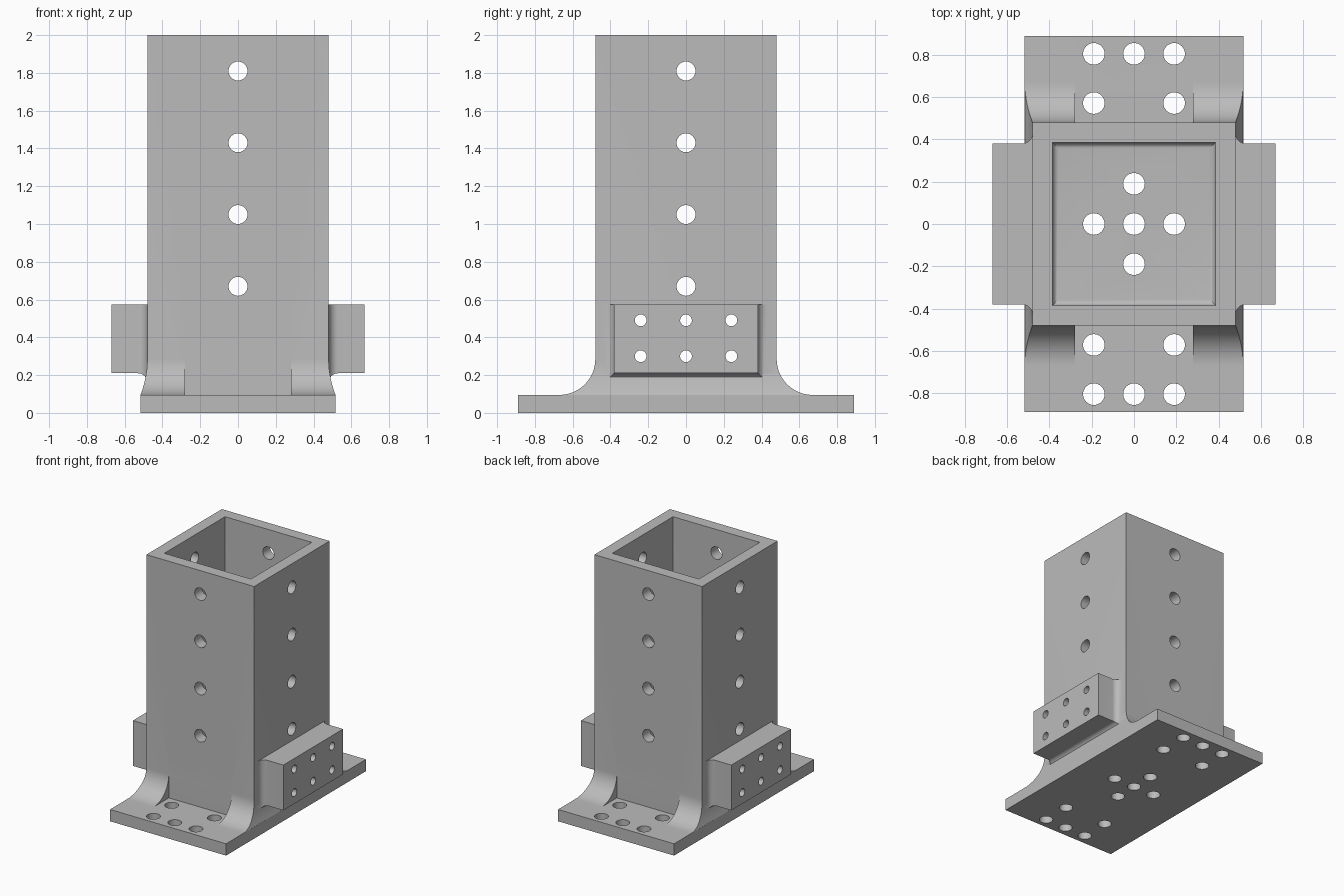
import bpy, bmesh, math

if "Cube" in bpy.data.objects:
    bpy.data.objects.remove(bpy.data.objects["Cube"], do_unlink=True)

GREY = (0.5, 0.5, 0.5, 1)
metal = bpy.data.materials.new("plain grey")
metal.use_nodes = True
metal.diffuse_color = GREY
metal.node_tree.nodes["Principled BSDF"].inputs["Base Color"].default_value = GREY

WALL, PLATE_X, PLATE_Y, PLATE_Z, HEIGHT = 0.48, 0.517, 0.89, 0.095, 2.0
STEPS = 12


def concave(t):
    """Quarter-circle flare: 0 at t=0, rising to 1 at t=1."""
    return 1 - math.sqrt(max(0, 1 - t * t))


def make_object(name, bm):
    bmesh.ops.recalc_face_normals(bm, faces=bm.faces)
    mesh = bpy.data.meshes.new(name)
    bm.to_mesh(mesh)
    bm.free()
    mesh.materials.append(metal)
    obj = bpy.data.objects.new(name, mesh)
    bpy.context.collection.objects.link(obj)
    return obj


def loft(name, rings):
    """Closed solid through a list of four-cornered rings."""
    bm = bmesh.new()
    loops = [[bm.verts.new(p) for p in ring] for ring in rings]
    for a, b in zip(loops, loops[1:]):
        for i in range(4):
            j = (i + 1) % 4
            bm.faces.new((a[i], a[j], b[j], b[i]))
    bm.faces.new(loops[0])
    bm.faces.new(loops[-1])
    return make_object(name, bm)


def rect(hx, hy, z):
    return [(-hx, -hy, z), (hx, -hy, z), (hx, hy, z), (-hx, hy, z)]


def drill(name, axis, radius, centre, length):
    bm = bmesh.new()
    bmesh.ops.create_cone(bm, cap_ends=True, segments=32, radius1=radius,
                          radius2=radius, depth=length)
    obj = make_object(name, bm)
    obj.location = centre
    if axis == "x":
        obj.rotation_euler.y = math.pi / 2
    elif axis == "y":
        obj.rotation_euler.x = math.pi / 2
    return obj


def combine(target, tools, operation):
    for tool in tools:
        mod = target.modifiers.new(tool.name, "BOOLEAN")
        mod.operation = operation
        mod.solver = "EXACT"
        mod.object = tool
    bpy.context.view_layer.update()
    deps = bpy.context.evaluated_depsgraph_get()
    result = bpy.data.meshes.new_from_object(target.evaluated_get(deps))
    target.modifiers.clear()
    target.data = result
    for tool in tools:
        bpy.data.objects.remove(tool, do_unlink=True)


# Base plate, flared skirt and square column in one stack
flare = 0.19
rings = [rect(PLATE_X, PLATE_Y, 0), rect(PLATE_X, PLATE_Y, PLATE_Z)]
for i in range(STEPS + 1):
    t = math.cos(math.pi / 2 * i / STEPS)
    s = math.sin(math.pi / 2 * i / STEPS)
    # Angle-spaced arc: wide at the plate, vertical at the wall
    out, drop = 1 - s, t
    rings.append(rect(WALL + 0.0365 * drop ** 2, WALL + flare * out,
                      PLATE_Z + flare * (1 - drop)))
rings = rings[:2] + sorted(rings[2:], key=lambda r: r[0][2])
rings.append(rect(WALL, WALL, HEIGHT))
column = loft("column_bracket", rings)

# Side mounting blocks with coved ends and underside
blocks = []
fillet = 0.05
for side in (-1, 1):
    sections = []
    offsets = [(0.43, fillet)]
    for i in range(9):
        a = math.pi / 2 * i / 8
        offsets.append((WALL + fillet * (1 - math.cos(a)), fillet * (1 - math.sin(a))))
    offsets.append((0.67, 0))
    for x, o in offsets:
        y, low, top = 0.38 + o, 0.21 - o, 0.575
        sections.append([(side * x, -y, low), (side * x, y, low),
                         (side * x, y, top), (side * x, -y, top)])
    blocks.append(loft("side_block", sections))
combine(column, blocks, "UNION")

# Hollow interior with a small cove around the floor
cove = 0.03
hollow = [rect(0.386 - cove * (1 - math.sin(a)), 0.386 - cove * (1 - math.sin(a)),
               PLATE_Z + cove * (1 - math.cos(a)))
          for a in [math.pi / 2 * i / 6 for i in range(7)]]
hollow.append(rect(0.386, 0.386, HEIGHT + 0.1))
cutters = [loft("hollow_cutter", hollow)]

# Open channels between the corner gussets, front and back
for side in (-1, 1):
    cutters.append(loft("channel_cutter", [
        [(-0.28, side * WALL, z), (0.28, side * WALL, z),
         (0.28, side * 1.0, z), (-0.28, side * 1.0, z)] for z in (PLATE_Z, 0.4)]))

# Column holes through both pairs of walls
for z in (0.67, 1.05, 1.43, 1.81):
    for axis in "xy":
        for side in (-1, 1):
            d = side * 0.44
            centre = (d, 0, z) if axis == "x" else (0, d, z)
            cutters.append(drill("wall_hole", axis, 0.05, centre, 0.3))

# Side block holes
for side in (-1, 1):
    for y in (-0.24, 0, 0.24):
        for z in (0.3, 0.49):
            cutters.append(drill("block_hole", "x", 0.031, (side * 0.55, y, z), 0.5))

# Base plate holes
spots = [(0, 0), (0.19, 0), (-0.19, 0), (0, 0.19), (0, -0.19)]
for s in (-1, 1):
    spots += [(x, s * 0.805) for x in (-0.19, 0, 0.19)]
    spots += [(x, s * 0.572) for x in (-0.19, 0.19)]
for x, y in spots:
    cutters.append(drill("plate_hole", "z", 0.051, (x, y, 0.05), 0.2))
combine(column, cutters, "DIFFERENCE")

# Clean up and shade
bm = bmesh.new()
bm.from_mesh(column.data)
bmesh.ops.remove_doubles(bm, verts=bm.verts, dist=0.0001)
for face in bm.faces:
    face.material_index = 0
bm.to_mesh(column.data)
bm.free()
column.data.materials.clear()
column.data.materials.append(metal)
bpy.ops.object.select_all(action="DESELECT")
column.select_set(True)
bpy.context.view_layer.objects.active = column
bpy.ops.object.shade_smooth_by_angle(angle=math.radians(30))
